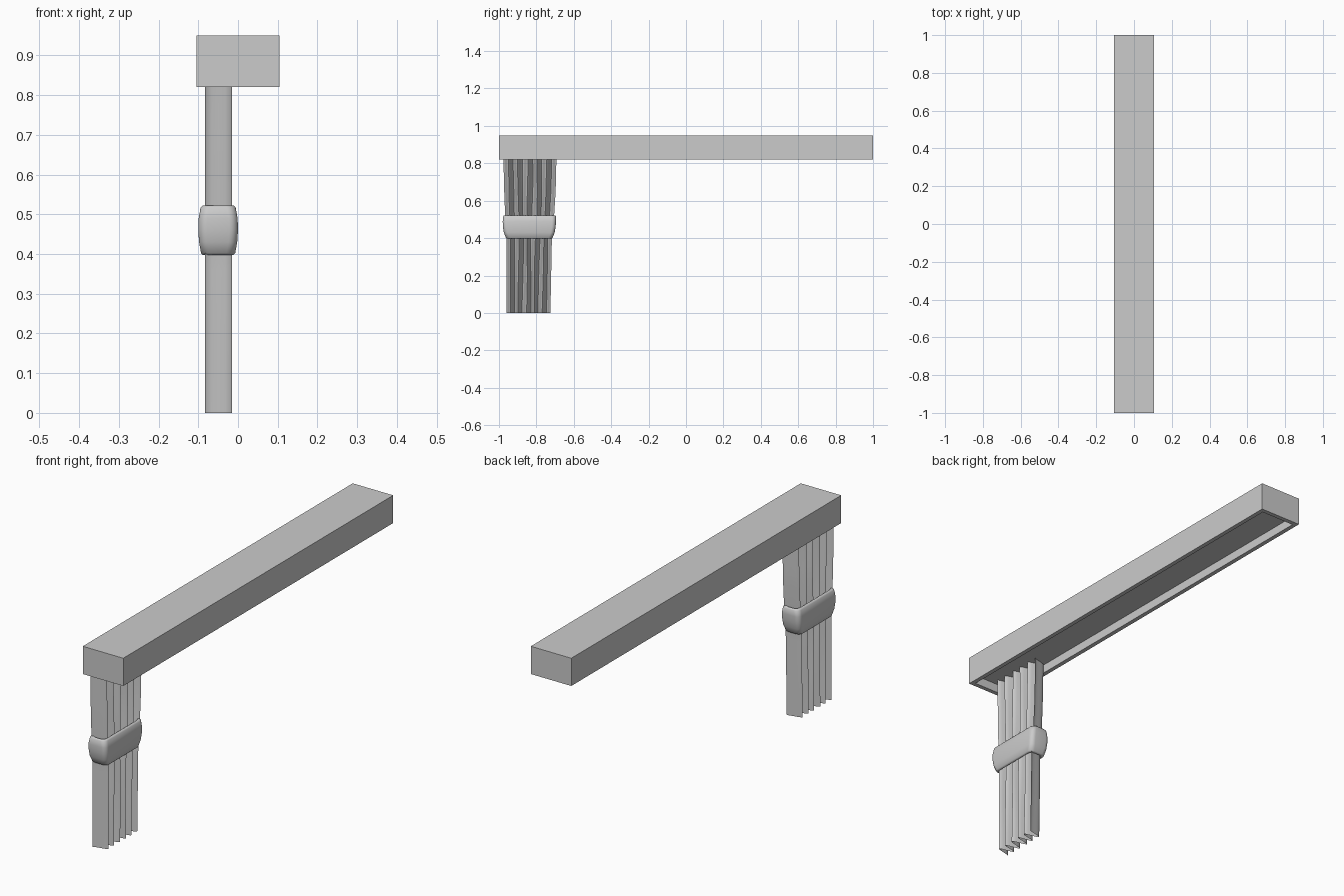
import bpy, bmesh, math

if "Cube" in bpy.data.objects:
    bpy.data.objects.remove(bpy.data.objects["Cube"])


def make_object(name, bm, smooth=None):
    bmesh.ops.recalc_face_normals(bm, faces=bm.faces)
    mesh = bpy.data.meshes.new(name)
    bm.to_mesh(mesh)
    bm.free()
    obj = bpy.data.objects.new(name, mesh)
    bpy.context.collection.objects.link(obj)
    if smooth:
        bpy.ops.object.select_all(action='DESELECT')
        bpy.context.view_layer.objects.active = obj
        obj.select_set(True)
        bpy.ops.object.shade_smooth_by_angle(angle=math.radians(smooth))
    return obj


def loft(rows, closed):
    bm = bmesh.new()
    rings = [[bm.verts.new(p) for p in row] for row in rows]
    for a, b in zip(rings, rings[1:]):
        n = len(a)
        for i in range(n if closed else n - 1):
            j = (i + 1) % n
            bm.faces.new((a[i], a[j], b[j], b[i]))
    return bm


def lerp_table(table, z):
    for (z0, a0, b0), (z1, a1, b1) in zip(table, table[1:]):
        if z <= z1:
            t = (z - z0) / (z1 - z0)
            return a0 + (a1 - a0) * t, b0 + (b1 - b0) * t
    return table[-1][1:]


# Pelmet box, recessed underneath
bm = bmesh.new()
bmesh.ops.create_cube(bm, size=1)
for v in bm.verts:
    v.co = (v.co.x * 0.21, v.co.y * 2, v.co.z * 0.13 + 0.885)
bottom = min(bm.faces, key=lambda f: f.calc_center_median().z)
bmesh.ops.inset_region(bm, faces=[bottom], thickness=0.02, use_even_offset=True)
for v in bottom.verts:
    v.co.z = 0.82
ext = bmesh.ops.extrude_discrete_faces(bm, faces=[bottom])['faces'][0]
for v in ext.verts:
    v.co.z += 0.04
make_object("pelmet_box", bm)

# Pleated curtain: (height, near edge, far edge) sets the gathering
WIDTHS = [(0.0, -0.96, -0.725), (0.40, -0.96, -0.717), (0.52, -0.967, -0.705),
          (0.65, -0.972, -0.697), (0.86, -0.977, -0.692)]
SEGMENTS, STEPS = 11, 6
rows = []
for k in range(25):
    z = 0.86 * k / 24
    y0, y1 = lerp_table(WIDTHS, z)
    row = []
    for i in range(SEGMENTS * STEPS + 1):
        t = i / (SEGMENTS * STEPS)
        wave = -math.cos(math.pi * SEGMENTS * t)
        sway = 0.003 * math.sin(9 * z + 14 * t) * math.sin(math.pi * t)
        row.append((-0.049 + 0.034 * wave, y0 + (y1 - y0) * t + sway, z))
    rows.append(row)
make_object("curtain", loft(rows, False), 60)

# Tie band: bulging rounded sleeve around the curtain
BAND = [(0.398, 0.039, -0.958, -0.717), (0.402, 0.043, -0.963, -0.713),
        (0.43, 0.048, -0.974, -0.702), (0.46, 0.05, -0.979, -0.697),
        (0.49, 0.049, -0.980, -0.695), (0.517, 0.044, -0.977, -0.696),
        (0.522, 0.039, -0.973, -0.700)]


def sleeve_ring(z, hx, y0, y1, inset=0.0):
    cy, hy = (y0 + y1) / 2, (y1 - y0) / 2 - inset
    hx, r = hx - inset, 0.022
    ring = []
    for q, (sx, sy) in enumerate([(1, 1), (-1, 1), (-1, -1), (1, -1)]):
        for s in range(7):
            a = math.pi / 2 * (q + s / 6)
            ring.append((-0.05 + sx * (hx - r) + r * math.cos(a),
                         cy + sy * (hy - r) + r * math.sin(a), z))
    return ring


rings = [sleeve_ring(*b) for b in BAND]
rings += [sleeve_ring(*b, 0.006) for b in reversed(BAND)]
rings.append(rings[0])
bm = loft(rings, True)
bmesh.ops.remove_doubles(bm, verts=bm.verts, dist=1e-5)
make_object("tie_band", bm, 50)
